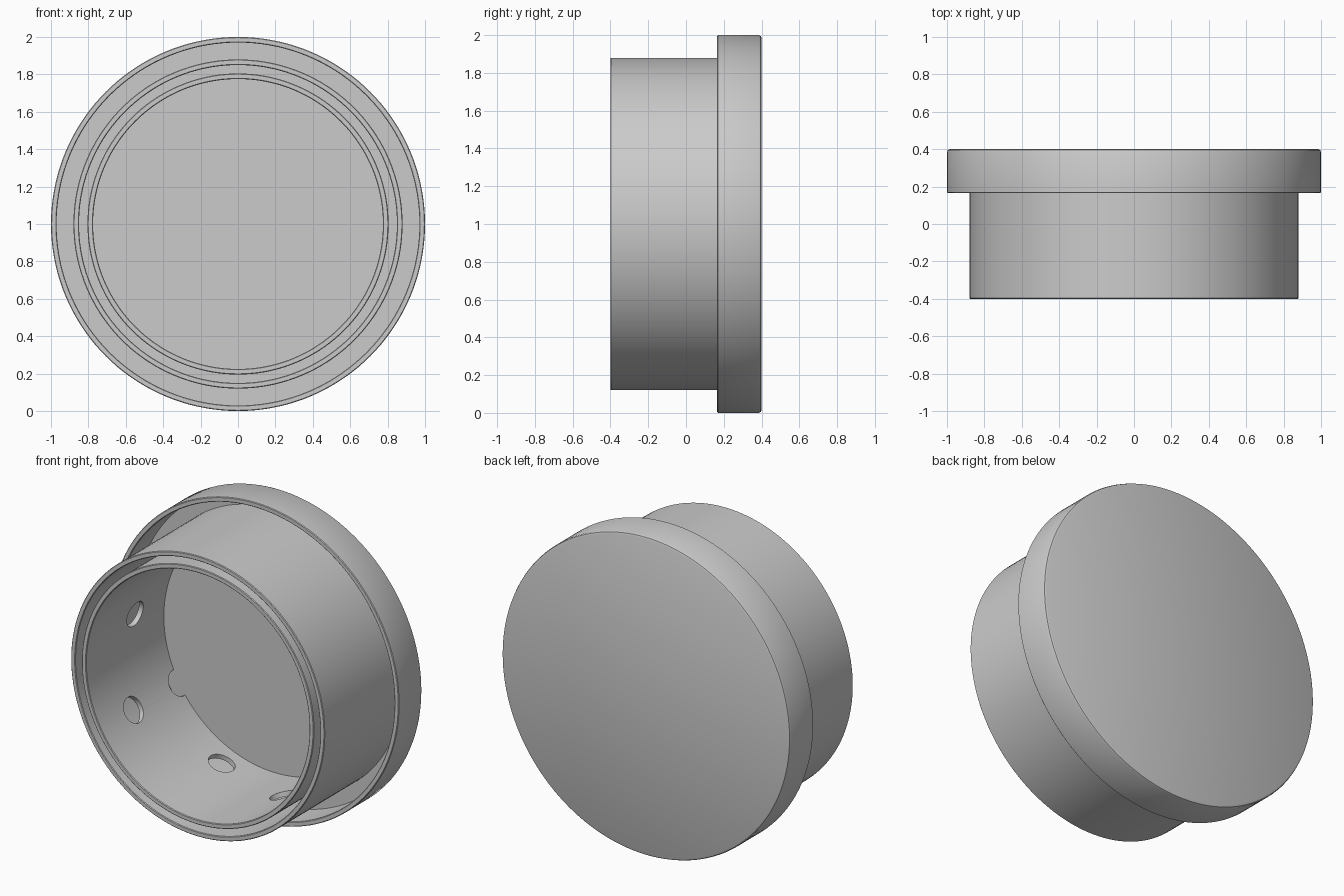
import bpy, bmesh, math
from mathutils import Matrix, Vector

if "Cube" in bpy.data.objects:
    bpy.data.objects.remove(bpy.data.objects["Cube"])

SEG = 144
CENTRE_Z = 1.0


def to_object(bm, name):
    bmesh.ops.recalc_face_normals(bm, faces=bm.faces)
    mesh = bpy.data.meshes.new(name)
    bm.to_mesh(mesh)
    bm.free()
    obj = bpy.data.objects.new(name, mesh)
    bpy.context.collection.objects.link(obj)
    return obj


def lathe(name, profile, closed):
    """Spin (radius, y) points around the y axis."""
    bm = bmesh.new()
    verts = [bm.verts.new((r, y, CENTRE_Z)) for r, y in profile]
    edges = [bm.edges.new(p) for p in zip(verts, verts[1:])]
    if closed:
        edges.append(bm.edges.new((verts[-1], verts[0])))
    bmesh.ops.spin(bm, geom=verts + edges, cent=(0, 0, CENTRE_Z), axis=(0, 1, 0),
                   angle=math.tau, steps=SEG)
    bmesh.ops.remove_doubles(bm, verts=bm.verts, dist=1e-4)
    return to_object(bm, name)


def activate(obj):
    bpy.ops.object.select_all(action='DESELECT')
    obj.select_set(True)
    bpy.context.view_layer.objects.active = obj


# Cap plate with short outer rim and long outer sleeve
FLOOR, FRONT, RIM = 0.372, -0.40, 0.165
B = 0.004
cap = lathe("cap_and_sleeve", [
    (0, 0.40), (0.985, 0.40), (0.9955, 0.3955), (1.0, 0.385),
    (1.0, RIM + B), (1.0 - B, RIM), (0.97 + B, RIM), (0.97, RIM + B),
    (0.97, FLOOR), (0.88, FLOOR),
    (0.88, FRONT + B), (0.88 - B, FRONT), (0.85 + B, FRONT), (0.85, FRONT + B),
    (0.85, FLOOR), (0, FLOOR)], False)

# Inner sleeve, rooted in the cap plate
inner = lathe("inner_sleeve", [
    (0.805, 0.385), (0.805, FRONT + B), (0.805 - B, FRONT),
    (0.775 + B, FRONT), (0.775, FRONT + B), (0.775, 0.385)], True)

# Three spirals of four round holes through the inner sleeve
bm = bmesh.new()
for spiral in range(3):
    for step in range(4):
        a = math.radians(90 + 120 * spiral + 40 * step)
        out = Vector((math.cos(a), 0, math.sin(a)))
        pos = out * 0.79 + Vector((0, 0.365 - 0.148 * step, CENTRE_Z))
        turn = out.to_track_quat('Z', 'Y').to_matrix().to_4x4()
        bmesh.ops.create_cone(bm, cap_ends=True, segments=32, radius1=0.08,
                              radius2=0.08, depth=0.12,
                              matrix=Matrix.Translation(pos) @ turn)
cutter = to_object(bm, "hole_cutter")
cutter.hide_render = True

mod = inner.modifiers.new("holes", 'BOOLEAN')
mod.operation = 'DIFFERENCE'
mod.solver = 'EXACT'
mod.object = cutter
activate(inner)
bpy.ops.object.modifier_apply(modifier=mod.name)
bpy.data.objects.remove(cutter)

# Smooth round walls, crisp edges
for obj in (cap, inner):
    activate(obj)
    bpy.ops.object.shade_smooth_by_angle(angle=math.radians(30))
